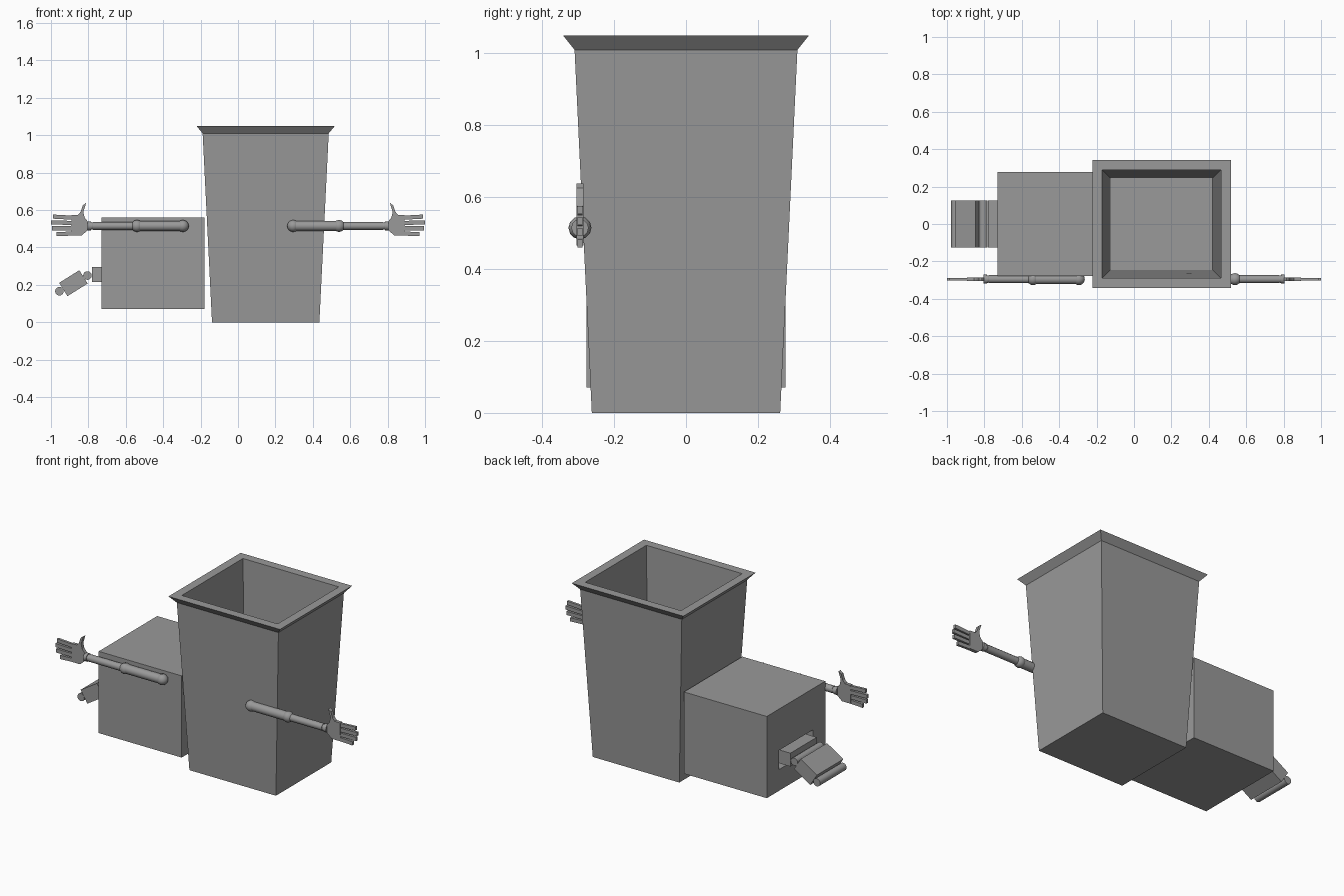
import bpy, bmesh, math
from mathutils import Matrix, Vector

if "Cube" in bpy.data.objects:
    bpy.data.objects.remove(bpy.data.objects["Cube"], do_unlink=True)

GREY = (0.32, 0.32, 0.32, 1)
mat = bpy.data.materials.new("plain_grey")
mat.use_nodes = True
mat.diffuse_color = GREY
mat.node_tree.nodes["Principled BSDF"].inputs["Base Color"].default_value = GREY


def finish(name, bm, smooth=False):
    bmesh.ops.recalc_face_normals(bm, faces=bm.faces)
    mesh = bpy.data.meshes.new(name)
    bm.to_mesh(mesh)
    bm.free()
    mesh.materials.append(mat)
    ob = bpy.data.objects.new(name, mesh)
    bpy.context.collection.objects.link(ob)
    if smooth:
        bpy.ops.object.select_all(action='DESELECT')
        ob.select_set(True)
        bpy.context.view_layer.objects.active = ob
        bpy.ops.object.shade_smooth_by_angle(angle=math.radians(50))
    return ob


def box(name, centre, size, tilt=0):
    bm = bmesh.new()
    m = (Matrix.Translation(centre) @ Matrix.Rotation(tilt, 4, 'Y')
         @ Matrix.Diagonal((*size, 1)))
    bmesh.ops.create_cube(bm, size=1, matrix=m)
    return finish(name, bm)


def rod(name, a, b, radius, sides=12):
    a, b = Vector(a), Vector(b)
    bm = bmesh.new()
    turn = (b - a).to_track_quat('Z', 'Y').to_matrix().to_4x4()
    bmesh.ops.create_cone(bm, cap_ends=True, segments=sides, radius1=radius,
                          radius2=radius, depth=(b - a).length,
                          matrix=Matrix.Translation((a + b) / 2) @ turn)
    return finish(name, bm, True)


def ball(name, centre, radius):
    bm = bmesh.new()
    m = Matrix.Translation(centre) @ Matrix.Rotation(math.pi / 2, 4, 'Y')
    bmesh.ops.create_uvsphere(bm, u_segments=12, v_segments=8,
                              radius=radius, matrix=m)
    return finish(name, bm, True)


def prism(name, outline, y, thick):
    bm = bmesh.new()
    face = bm.faces.new([bm.verts.new((x, y - thick / 2, z)) for x, z in outline])
    out = bmesh.ops.extrude_face_region(bm, geom=[face])
    moved = [v for v in out["geom"] if isinstance(v, bmesh.types.BMVert)]
    bmesh.ops.translate(bm, verts=moved, vec=(0, thick, 0))
    return finish(name, bm)


# Open tapered bin: half width, half depth, height of each ring, outside to inside
rings = [(0.287, 0.262, 0), (0.337, 0.31, 1.01), (0.37, 0.342, 1.05),
         (0.318, 0.29, 1.05), (0.273, 0.245, 0.03)]
bm = bmesh.new()
loops = [[bm.verts.new((0.148 + sx * w, sy * d, z))
          for sx, sy in ((-1, -1), (1, -1), (1, 1), (-1, 1))] for w, d, z in rings]
for low, high in zip(loops, loops[1:]):
    for i in range(4):
        j = (i + 1) % 4
        bm.faces.new((low[i], low[j], high[j], high[i]))
bm.faces.new(loops[0])
bm.faces.new(loops[-1])
finish("tapered_bin", bm)

# Side box with a slot in its end
side_box = box("side_box", (-0.455, 0, 0.315), (0.55, 0.554, 0.49))
cutter = box("slot_cutter", (-0.72, 0, 0.255), (0.2, 0.32, 0.115))
cutter.hide_render = True
cutter.hide_viewport = True
cut = side_box.modifiers.new("slot", 'BOOLEAN')
cut.object = cutter
cut.operation = 'DIFFERENCE'
cut.solver = 'EXACT'

# Hinged flap coming out of the slot
box("flap_base", (-0.70, 0, 0.255), (0.16, 0.25, 0.08))
rod("flap_hinge", (-0.805, -0.125, 0.25), (-0.805, 0.125, 0.25), 0.023, 16)
box("flap_slab", (-0.88, 0, 0.209), (0.127, 0.25, 0.084), -math.radians(32))
rod("flap_end_roll", (-0.955, -0.125, 0.166), (-0.955, 0.125, 0.166), 0.023, 16)

# Arms and hands, mirrored
Y, Z = -0.295, 0.515
palm = [(0.80, 0.495), (0.80, 0.535), (0.82, 0.56), (0.827, 0.59), (0.812, 0.638),
        (0.83, 0.625), (0.842, 0.59), (0.855, 0.575), (0.89, 0.574),
        (0.893, 0.465), (0.835, 0.465)]
# Each finger: root height, tip height, tip reach
fingers = [(0.559, 0.565, 0.99), (0.531, 0.534, 1.0),
           (0.503, 0.503, 0.995), (0.475, 0.471, 0.97)]
for side, s in (("left", 1), ("right", -1)):
    ball(side + "_shoulder", (s * 0.295, Y, Z), 0.032)
    rod(side + "_upper_arm", (s * 0.295, Y, Z), (s * 0.54, Y, Z), 0.027)
    ball(side + "_elbow", (s * 0.54, Y, Z), 0.032)
    rod(side + "_forearm", (s * 0.54, Y, Z), (s * 0.775, Y, Z), 0.021)
    ball(side + "_wrist", (s * 0.782, Y, Z), 0.02)
    rod(side + "_cuff", (s * 0.785, Y, Z), (s * 0.805, Y, Z), 0.024)
    prism(side + "_palm", [(s * x, z) for x, z in palm], Y, 0.02)
    for n, (root, tip, reach) in enumerate(fingers):
        h = 0.011
        shape = [(0.88, root - h), (reach, tip - h), (reach, tip + h), (0.88, root + h)]
        prism(f"{side}_finger_{n + 1}", [(s * x, z) for x, z in shape], Y, 0.015)
